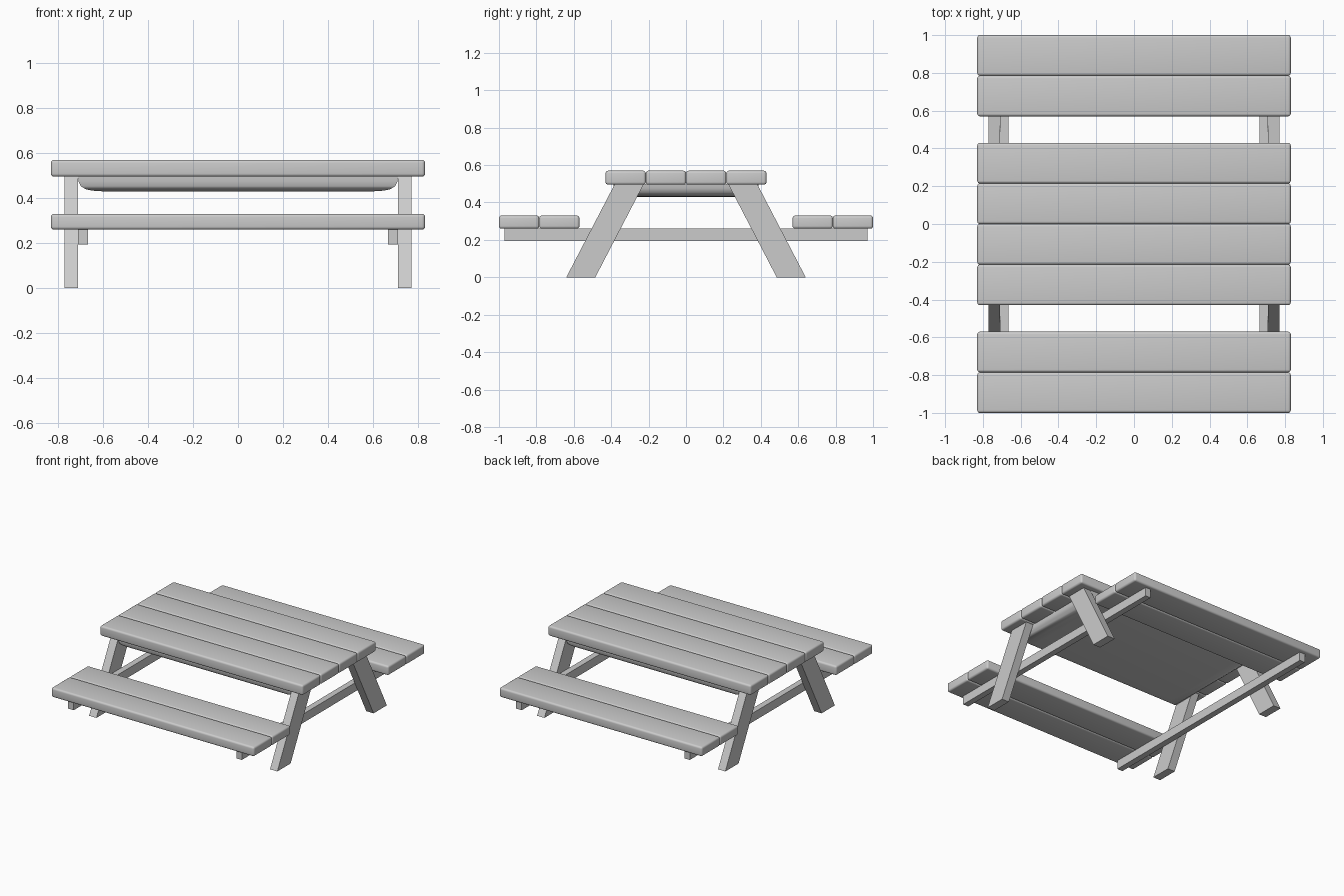
import bpy, bmesh, math

if "Cube" in bpy.data.objects:
    bpy.data.objects.remove(bpy.data.objects["Cube"])


def make_object(name, bm, smooth=False):
    bmesh.ops.recalc_face_normals(bm, faces=bm.faces[:])
    mesh = bpy.data.meshes.new(name)
    bm.to_mesh(mesh)
    bm.free()
    obj = bpy.data.objects.new(name, mesh)
    bpy.context.collection.objects.link(obj)
    if smooth:
        bpy.ops.object.select_all(action='DESELECT')
        obj.select_set(True)
        bpy.context.view_layer.objects.active = obj
        bpy.ops.object.shade_smooth_by_angle(angle=math.radians(40))
    return obj


def box(name, x, y, z, bevel=0.0):
    """Box from (min, max) ranges, with optional rounded edges."""
    bm = bmesh.new()
    bmesh.ops.create_cube(bm, size=1)
    for v in bm.verts:
        for i, (lo, hi) in enumerate((x, y, z)):
            v.co[i] = hi if v.co[i] > 0 else lo
    if bevel:
        bmesh.ops.bevel(bm, geom=bm.edges[:], offset=bevel, segments=4,
                        profile=0.5, affect='EDGES')
    return make_object(name, bm, smooth=bevel > 0)


def planks(name, y0, y1, count, z):
    """Row of rounded boards lying side by side along x."""
    w = (y1 - y0) / count
    for i in range(count):
        box(f"{name}_{i + 1}", (-0.83, 0.83),
            (y0 + i * w, y0 + (i + 1) * w), z, bevel=0.014)


def leg(name, sx, sy):
    """Slanted leg: side profile extruded in x."""
    profile = [(0.485, 0), (0.64, 0), (0.38, 0.5), (0.225, 0.5)]
    bm = bmesh.new()
    a, b = [[bm.verts.new((sx * x, sy * y, z)) for y, z in profile]
            for x in (0.71, 0.77)]
    bm.faces.new(a)
    bm.faces.new(b)
    for i in range(4):
        j = (i + 1) % 4
        bm.faces.new((a[i], a[j], b[j], b[i]))
    make_object(name, bm)


# Table top and the two benches
planks("top_plank", -0.43, 0.43, 4, (0.495, 0.57))
planks("front_seat_plank", -1.0, -0.57, 2, (0.26, 0.33))
planks("back_seat_plank", 0.57, 1.0, 2, (0.26, 0.33))

# Legs and cross beams
for sx, side in ((-1, "left"), (1, "right")):
    for sy, end in ((-1, "front"), (1, "back")):
        leg(f"{end}_{side}_leg", sx, sy)
    box(f"{side}_cross_beam", sorted((sx * 0.665, sx * 0.71)),
        (-0.97, 0.97), (0.195, 0.26))

# Shallow panel under the top, rounded towards its bottom
bm = bmesh.new()
rings = []
for inset, z in ((0, 0.5), (0.002, 0.475), (0.012, 0.453),
                 (0.035, 0.439), (0.065, 0.433), (0.11, 0.43)):
    hx, hy = 0.71 - inset, 0.388 - inset * 0.5
    rings.append([bm.verts.new((sx * hx, sy * hy, z))
                  for sx, sy in ((-1, -1), (1, -1), (1, 1), (-1, 1))])
for r0, r1 in zip(rings, rings[1:]):
    for i in range(4):
        j = (i + 1) % 4
        bm.faces.new((r0[i], r0[j], r1[j], r1[i]))
bm.faces.new(rings[0])
bm.faces.new(rings[-1])
make_object("under_panel", bm, smooth=True)
